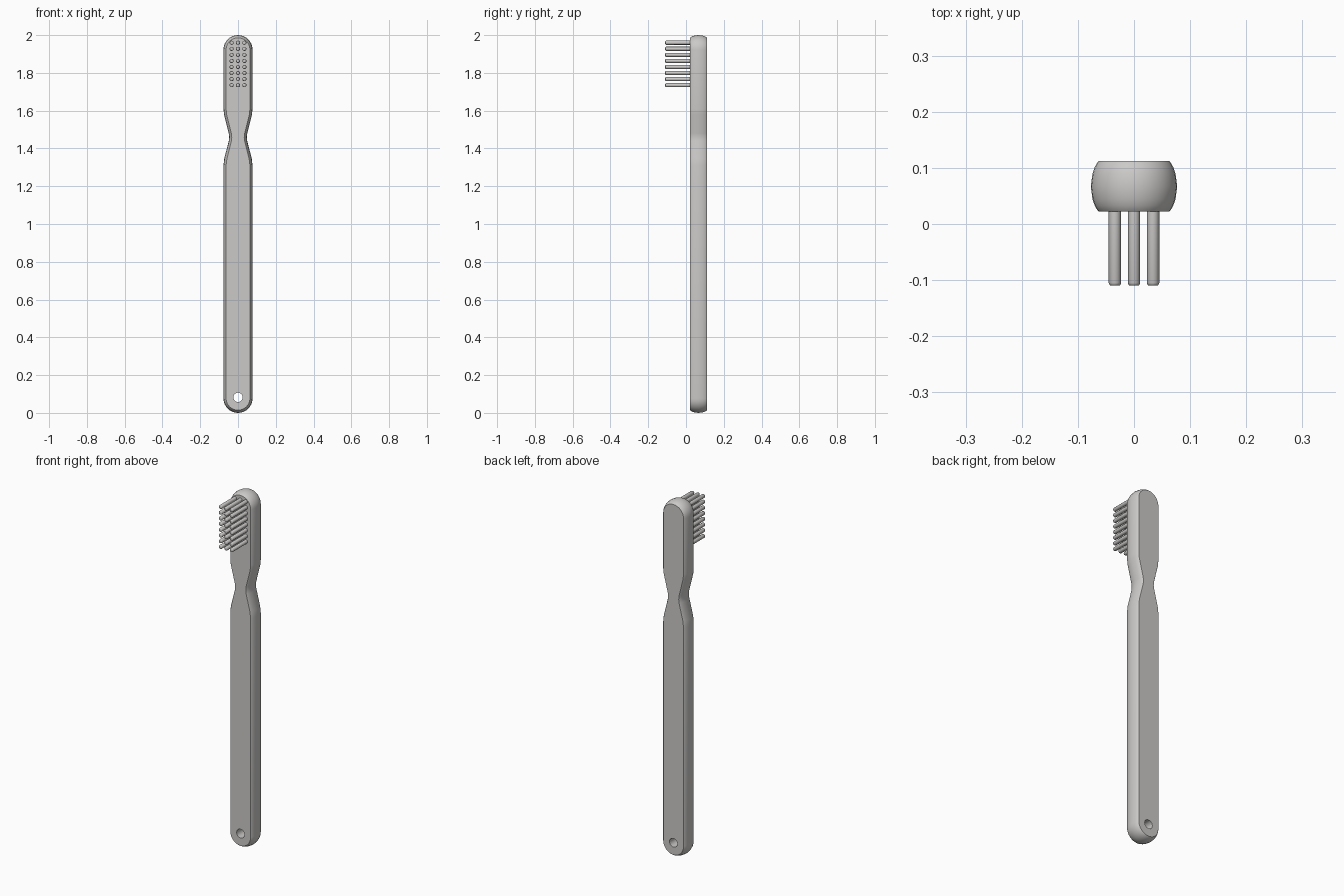
import bpy, bmesh, math
from mathutils import Matrix

cube = bpy.data.objects.get("Cube")
if cube:
    bpy.data.objects.remove(cube)

grey = bpy.data.materials.new("light grey plastic")
grey.use_nodes = True
grey.diffuse_color = (0.6, 0.59, 0.58, 1)
grey.node_tree.nodes["Principled BSDF"].inputs["Base Color"].default_value = grey.diffuse_color

RADIUS = 0.077
FRONT, BACK = 0.022, 0.112


def make_object(name, bm):
    bmesh.ops.recalc_face_normals(bm, faces=bm.faces)
    mesh = bpy.data.meshes.new(name)
    bm.to_mesh(mesh)
    bm.free()
    mesh.materials.append(grey)
    obj = bpy.data.objects.new(name, mesh)
    bpy.context.collection.objects.link(obj)
    return obj


def smooth(obj, degrees):
    bpy.ops.object.select_all(action='DESELECT')
    obj.select_set(True)
    bpy.context.view_layer.objects.active = obj
    bpy.ops.object.shade_smooth_by_angle(angle=math.radians(degrees))


def outline(inset):
    """Closed (x, z) silhouette with round ends and a pinched neck."""
    r = RADIUS - inset
    arc = [i * math.pi / 16 for i in range(9)]
    half = [(r * math.sin(a), RADIUS - r * math.cos(a)) for a in arc]
    neck = [(0.077, 1.31), (0.073, 1.345), (0.049, 1.44), (0.047, 1.46),
            (0.049, 1.48), (0.074, 1.58), (0.077, 1.61)]
    half += [(w - inset, z) for w, z in neck]
    half += [(r * math.cos(a), 2 - RADIUS + r * math.sin(a)) for a in arc]
    half[0] = (0, half[0][1])
    half[-1] = (0, half[-1][1])
    return half + [(-x, z) for x, z in reversed(half[1:-1])]


# Handle: stacked silhouettes that bulge towards the middle of the thickness
bm = bmesh.new()
layers = [(0, 0.014), (0.04, 0.011), (0.12, 0.007), (0.25, 0.003), (0.5, 0)]
layers += [(1 - t, d) for t, d in reversed(layers[:-1])]
rings = []
for t, inset in layers:
    y = FRONT + t * (BACK - FRONT)
    rings.append([bm.verts.new((x, y, z)) for x, z in outline(inset)])
for a, b in zip(rings, rings[1:]):
    for i in range(len(a)):
        j = (i + 1) % len(a)
        bm.faces.new((a[i], a[j], b[j], b[i]))
bm.faces.new(rings[0])
bm.faces.new(rings[-1])
handle = make_object("handle", bm)

# Hanging hole through the foot of the handle
bm = bmesh.new()
bmesh.ops.create_cone(bm, cap_ends=True, segments=12, radius1=0.025, radius2=0.025, depth=0.4,
                      matrix=Matrix.Translation((0, 0.067, 0.082)) @ Matrix.Rotation(math.pi / 2, 4, 'X'))
cutter = make_object("hole_cutter", bm)
cut = handle.modifiers.new("hanging hole", 'BOOLEAN')
cut.operation = 'DIFFERENCE'
cut.solver = 'EXACT'
cut.object = cutter
bpy.context.view_layer.objects.active = handle
bpy.ops.object.modifier_apply(modifier=cut.name)
bpy.data.objects.remove(cutter)
smooth(handle, 40)

# Bristles: three columns of round-tipped rods
bm = bmesh.new()
tip, root, r = -0.11, 0.035, 0.011
for col in (-1, 0, 1):
    for row in range(8):
        x, z = col * 0.034, 1.735 + row * 0.0321
        loops = []
        for y, rad in ((root, r), (tip + 0.005, r), (tip + 0.001, r * 0.85), (tip, r * 0.6)):
            loops.append([bm.verts.new((x + rad * math.cos(k * math.pi / 6), y,
                                        z + rad * math.sin(k * math.pi / 6))) for k in range(12)])
        for a, b in zip(loops, loops[1:]):
            for i in range(12):
                j = (i + 1) % 12
                bm.faces.new((a[i], a[j], b[j], b[i]))
        bm.faces.new(loops[0])
        bm.faces.new(loops[-1])
smooth(make_object("bristles", bm), 50)
